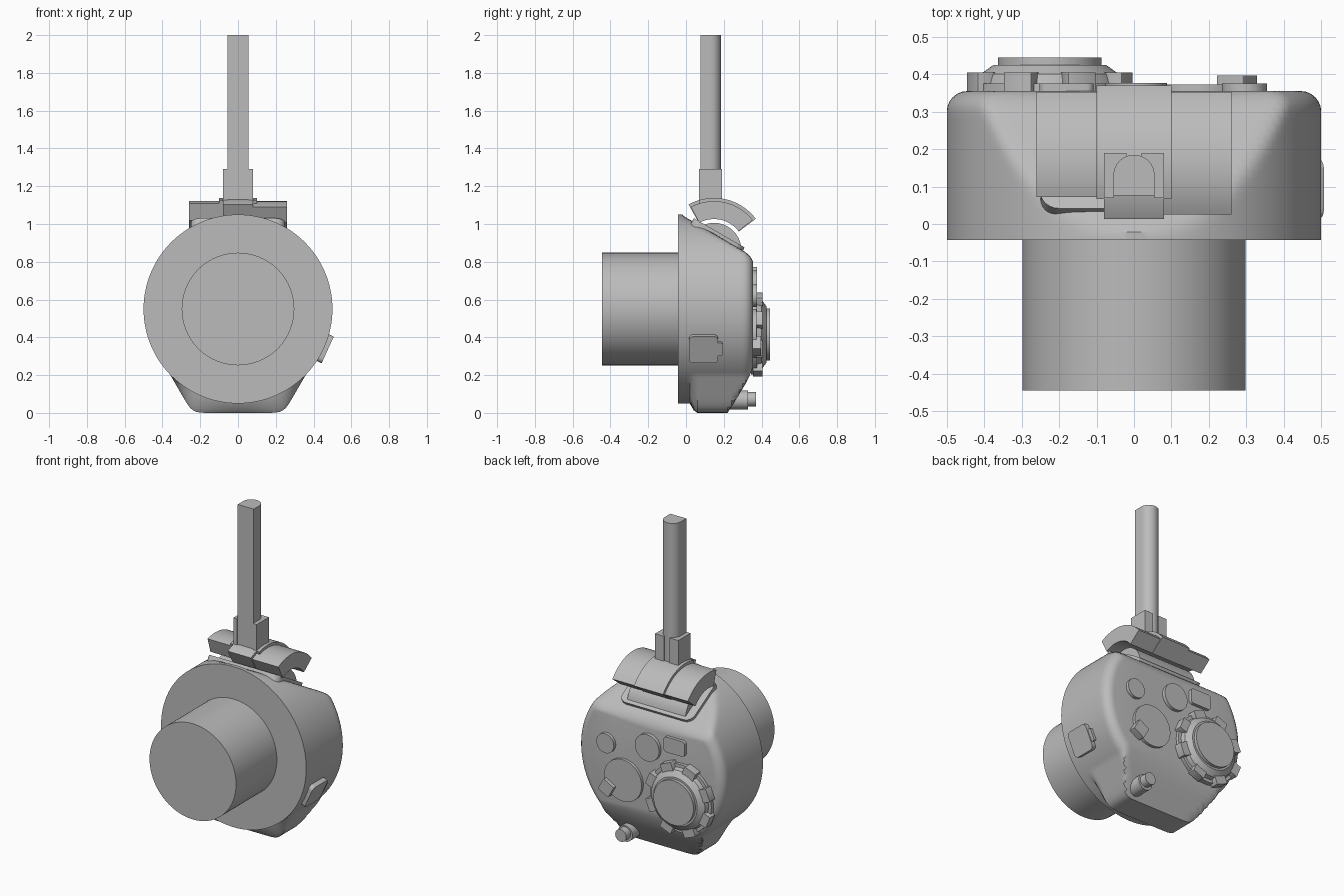
import bpy, bmesh, math
from mathutils import Matrix, Vector

cube = bpy.data.objects.get("Cube")
if cube:
    bpy.data.objects.remove(cube)

grey = bpy.data.materials.new("plain_grey")
grey.use_nodes = True
grey.diffuse_color = (0.5, 0.5, 0.5, 1)
grey.node_tree.nodes["Principled BSDF"].inputs["Base Color"].default_value = (0.5, 0.5, 0.5, 1)

CENTRE = 0.55   # height of the housing axis
BACK = 0.355    # rear face of the housing


def loft(name, rings, angle=30):
    """Skin closed rings of points and cap both ends."""
    bm = bmesh.new()
    loops = [[bm.verts.new(p) for p in ring] for ring in rings]
    n = len(loops[0])
    for a, b in zip(loops, loops[1:]):
        for i in range(n):
            bm.faces.new((a[i], a[(i + 1) % n], b[(i + 1) % n], b[i]))
    bm.faces.new(loops[0])
    bm.faces.new(loops[-1])
    bmesh.ops.recalc_face_normals(bm, faces=bm.faces)
    mesh = bpy.data.meshes.new(name)
    bm.to_mesh(mesh)
    bm.free()
    mesh.materials.append(grey)
    ob = bpy.data.objects.new(name, mesh)
    bpy.context.collection.objects.link(ob)
    bpy.ops.object.select_all(action="DESELECT")
    ob.select_set(True)
    bpy.context.view_layer.objects.active = ob
    bpy.ops.object.shade_smooth_by_angle(angle=math.radians(angle))
    return ob


def prism(name, outline, low, high, frame):
    """Extrude a flat outline along the local z axis of a frame."""
    return loft(name, [[frame @ Vector((x, y, h)) for x, y in outline] for h in (low, high)])


def circle(r, n=48):
    return [(r * math.cos(math.tau * i / n), r * math.sin(math.tau * i / n)) for i in range(n)]


def rounded(w, h, r, n=6):
    pts = []
    for k, (sx, sy) in enumerate(((1, 1), (-1, 1), (-1, -1), (1, -1))):
        for i in range(n + 1):
            a = math.pi / 2 * (k + i / n)
            pts.append((sx * (w / 2 - r) + r * math.cos(a), sy * (h / 2 - r) + r * math.sin(a)))
    return pts


def rear(x, z):
    """Frame on the rear face: local z points back, local y points up."""
    return Matrix.Translation((x, BACK, z)) @ Matrix.Rotation(math.radians(-90), 4, "X") @ Matrix.Scale(-1, 4, (0, 1, 0))


# Housing: round drum with a sloped top, a flared foot and a rounded rear rim
def soft_min(a, b, p=60):
    return (a ** -p + b ** -p) ** (-1 / p)


def housing_radius(cx, cz, y):
    r = 0.5
    if cz < -0.55:
        side = 0.485 / (0.866 * abs(cx) - 0.5 * cz)
        foot = soft_min(0.55 / -cz, side, 30)
        grow = min(1, max(0, (y - 0.02) / 0.04))
        r += max(0, foot - r) * math.sin(grow * math.pi / 2)
        r = min(r, (0.55 - max(0, (y - 0.22) * 1.6)) / -cz)
    if cz > 0.05 and y > -0.02:
        r = soft_min(r, (0.485 - 0.58 * y) / cz)
    return r


stations = [(-0.043, 0), (-0.021, 0)] + [(0.02 * i, 0) for i in range(16)]
stations += [(0.3 + 0.055 * math.sin(a), 0.055 * (1 - math.cos(a)))
             for a in (math.pi / 12 * i for i in range(1, 7))]
rings = []
for y, inset in stations:
    ring = []
    for i in range(180):
        a = math.tau * i / 180
        cx, cz = math.cos(a), math.sin(a)
        r = housing_radius(cx, cz, y) - inset
        ring.append((r * cx, y, CENTRE + r * cz))
    rings.append(ring)
loft("housing", rings, 35)

# Front barrel
prism("front_barrel", circle(0.298, 96), -0.8, -0.39, rear(0, CENTRE))

# Shallow pad on the sloped top
slope = Matrix.Translation((0, 0.165, 0.934)) @ Matrix.Rotation(math.radians(-30), 4, "X")
prism("slope_pad", rounded(0.5, 0.31, 0.05), -0.03, 0.022, slope)


# Curved clamp above the slope
def band(name, x0, x1, inner, outer, start, end, n=20):
    arc = [math.radians(start + (end - start) * i / n) for i in range(n + 1)]
    pts = [(outer, a) for a in arc] + [(inner, a) for a in reversed(arc)]
    loft(name, [[(x, 0.148 + r * math.cos(a), 0.861 + r * math.sin(a)) for r, a in pts]
                for x in (x0, x1)])


band("clamp_right", -0.26, -0.08, 0.165, 0.26, 38, 107)
band("clamp_left", 0.08, 0.26, 0.165, 0.26, 38, 118)
band("clamp_middle", -0.1, 0.1, 0.165, 0.277, 37, 107)
band("clamp_tongue", -0.08, 0.08, 0.165, 0.277, 90, 119)
band("clamp_roller", -0.2, 0.2, 0.02, 0.145, 10, 150)

# Upright rod with a flat front and a round back
half = [(0.055 * math.cos(math.pi * i / 16), 0.13 + 0.055 * math.sin(math.pi * i / 16)) for i in range(17)]
prism("upright_rod", half + [(-0.055, 0.076), (0.055, 0.076)], 1.05, 2.0, Matrix())

# Pair of jaws gripping the rod
jaw = [(0.02, 0.19), (0.08, 0.19), (0.08, 0.07), (0.055, 0.07), (0.055, 0.13), (0.02, 0.13)]
for side, label in ((1, "left"), (-1, "right")):
    prism("rod_jaw_" + label, [(side * x, y) for x, y in jaw], 1.08, 1.29, Matrix())

# Side hatch with a small latch
tilt = Matrix.Translation((0, 0, CENTRE)) @ Matrix.Rotation(math.radians(24.5 + 90), 4, "Y")
hatch = tilt @ Matrix.Translation((0, 0.093, 0))
prism("side_hatch", rounded(0.155, 0.155, 0.025), 0.47, 0.522, hatch)
prism("side_latch", rounded(0.075, 0.05, 0.01), 0.47, 0.516, hatch @ Matrix.Translation((0, 0.075, 0)))

# Rear buttons
prism("small_button", circle(0.06), -0.01, 0.02, rear(0.295, 0.62))
prism("middle_button", circle(0.083), -0.01, 0.022, rear(0.005, 0.67))
prism("bar_button", rounded(0.145, 0.095, 0.02), -0.01, 0.02, rear(-0.18, 0.725))
prism("large_button", circle(0.13), -0.01, 0.018, rear(0.175, 0.42))
prism("square_button", rounded(0.08, 0.08, 0.004), -0.01, 0.042,
      rear(0.275, 0.355) @ Matrix.Rotation(math.radians(30), 4, "Z"))

# Rear dial: base, tapered ring, teeth and cap
dial = rear(-0.225, 0.415)
prism("dial_base", circle(0.212, 64), -0.01, 0.02, dial)
loft("dial_ring", [[dial @ Vector((x, y, h)) for x, y in circle(r, 64)]
                   for r, h in ((0.195, 0.01), (0.185, 0.045), (0.15, 0.07))])
for i in range(8):
    turn = dial @ Matrix.Rotation(math.tau * (i + 0.5) / 8, 4, "Z") @ Matrix.Translation((0.195, 0, 0))
    prism(f"dial_tooth_{i + 1}", rounded(0.06, 0.08, 0.004, 2), 0, 0.05, turn)
prism("dial_cap", circle(0.138, 64), 0.05, 0.09, dial)

# Knob on the foot
prism("knob_boss", circle(0.05, 32), -0.16, -0.028, rear(0.19, 0.068))
prism("knob", circle(0.038, 32), -0.04, 0.016, rear(0.19, 0.072))
